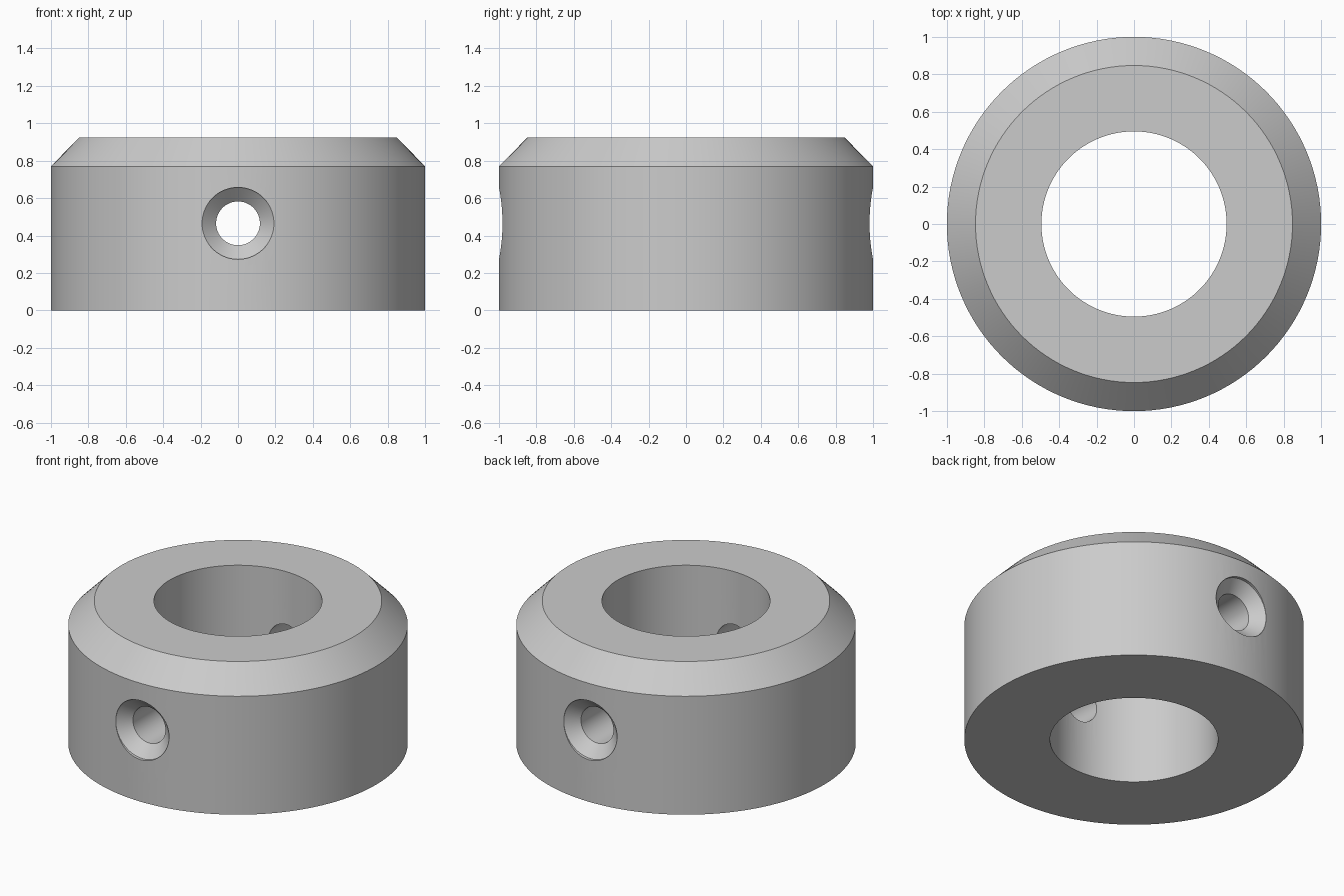
import bpy, bmesh, math
from mathutils import Matrix

cube = bpy.data.objects.get("Cube")
if cube:
    bpy.data.objects.remove(cube, do_unlink=True)

HEIGHT = 0.925
HOLE_Z = 0.465

steel = bpy.data.materials.new("plain_grey_steel")
steel.use_nodes = True
grey = (0.6, 0.6, 0.6, 1)
steel.diffuse_color = grey
steel.node_tree.nodes["Principled BSDF"].inputs["Base Color"].default_value = grey


def lathe(name, profile, segments, closed, matrix=Matrix()):
    """Turn (radius, height) points about z; open profiles get end caps."""
    bm = bmesh.new()
    rings = []
    for r, h in profile:
        angles = [2 * math.pi * i / segments for i in range(segments)]
        rings.append([bm.verts.new((r * math.cos(a), r * math.sin(a), h)) for a in angles])
    pairs = list(zip(rings, rings[1:]))
    if closed:
        pairs.append((rings[-1], rings[0]))
    else:
        bm.faces.new(rings[0])
        bm.faces.new(rings[-1])
    for a, b in pairs:
        for i in range(segments):
            j = (i + 1) % segments
            bm.faces.new((a[i], a[j], b[j], b[i]))
    bmesh.ops.recalc_face_normals(bm, faces=bm.faces)
    bm.transform(matrix)
    mesh = bpy.data.meshes.new(name)
    bm.to_mesh(mesh)
    bm.free()
    mesh.materials.append(steel)
    obj = bpy.data.objects.new(name, mesh)
    bpy.context.collection.objects.link(obj)
    return obj


# Collar ring with a chamfered top edge
collar = lathe("shaft_collar",
               [(0.495, 0), (1, 0), (1, 0.77), (0.847, HEIGHT), (0.495, HEIGHT)],
               128, True)

# Cross hole through both walls, countersunk at each end
half = [(0.117, 0.912), (0.192, 0.981), (0.192, 1.2)]
profile = [(r, -h) for r, h in reversed(half)] + half
lay_down = Matrix.Translation((0, 0, HOLE_Z)) @ Matrix.Rotation(math.pi / 2, 4, "X")
cutter = lathe("screw_hole_cutter", profile, 64, False, lay_down)
cutter.hide_render = True

cut = collar.modifiers.new("screw_holes", "BOOLEAN")
cut.operation = "DIFFERENCE"
cut.solver = "EXACT"
cut.object = cutter

# Apply the cut, then smooth the round walls
bpy.ops.object.select_all(action="DESELECT")
collar.select_set(True)
bpy.context.view_layer.objects.active = collar
bpy.ops.object.modifier_apply(modifier=cut.name)
bpy.data.objects.remove(cutter, do_unlink=True)
bpy.ops.object.shade_smooth_by_angle(angle=math.radians(25))
